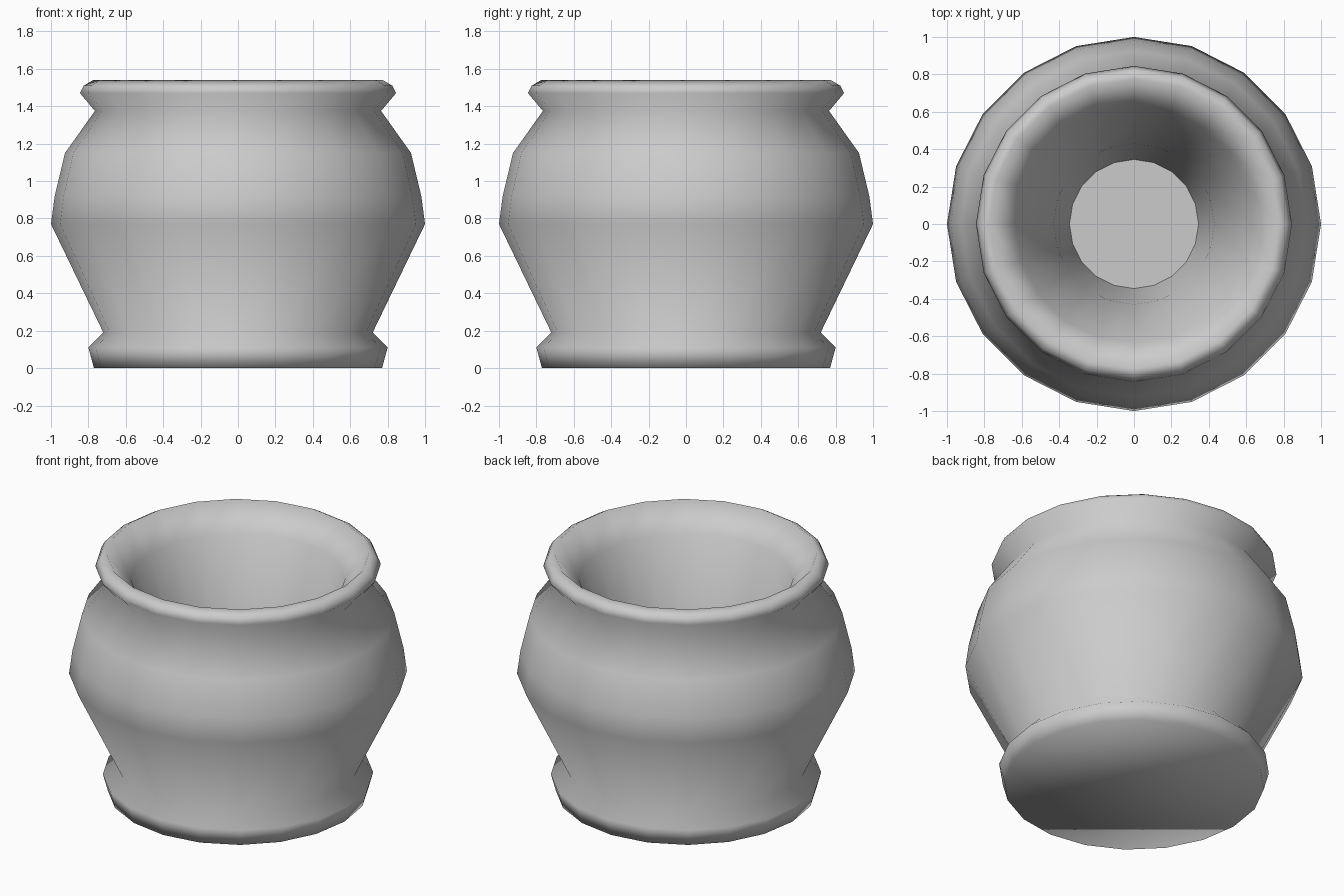
import bpy, bmesh, math

if "Cube" in bpy.data.objects:
    bpy.data.objects.remove(bpy.data.objects["Cube"])

SIDES = 20

# Pot profile (radius, height): foot, belly, neck, rim, then down the inside
profile = [
    (0.77, 0.0), (0.80, 0.11), (0.72, 0.19),
    (1.0, 0.77), (0.98, 0.92), (0.925, 1.15), (0.765, 1.375),
    (0.845, 1.47), (0.825, 1.51), (0.775, 1.54),
    (0.635, 1.38), (0.43, 0.77), (0.345, 0.20),
]

bm = bmesh.new()
rings = []
for r, z in profile:
    rings.append([bm.verts.new((r * math.cos(2 * math.pi * i / SIDES),
                                r * math.sin(2 * math.pi * i / SIDES), z))
                  for i in range(SIDES)])

# Smooth walls between neighbouring rings
for a, b in zip(rings, rings[1:]):
    for i in range(SIDES):
        j = (i + 1) % SIDES
        bm.faces.new((a[i], a[j], b[j], b[i])).smooth = True

# Underside blends into the foot, inner floor stays flat
bm.faces.new(list(reversed(rings[0]))).smooth = True
bm.faces.new(rings[-1]).smooth = False
bmesh.ops.recalc_face_normals(bm, faces=bm.faces[:])

mesh = bpy.data.meshes.new("pot")
bm.to_mesh(mesh)
bm.free()
pot = bpy.data.objects.new("pot", mesh)
bpy.context.collection.objects.link(pot)
